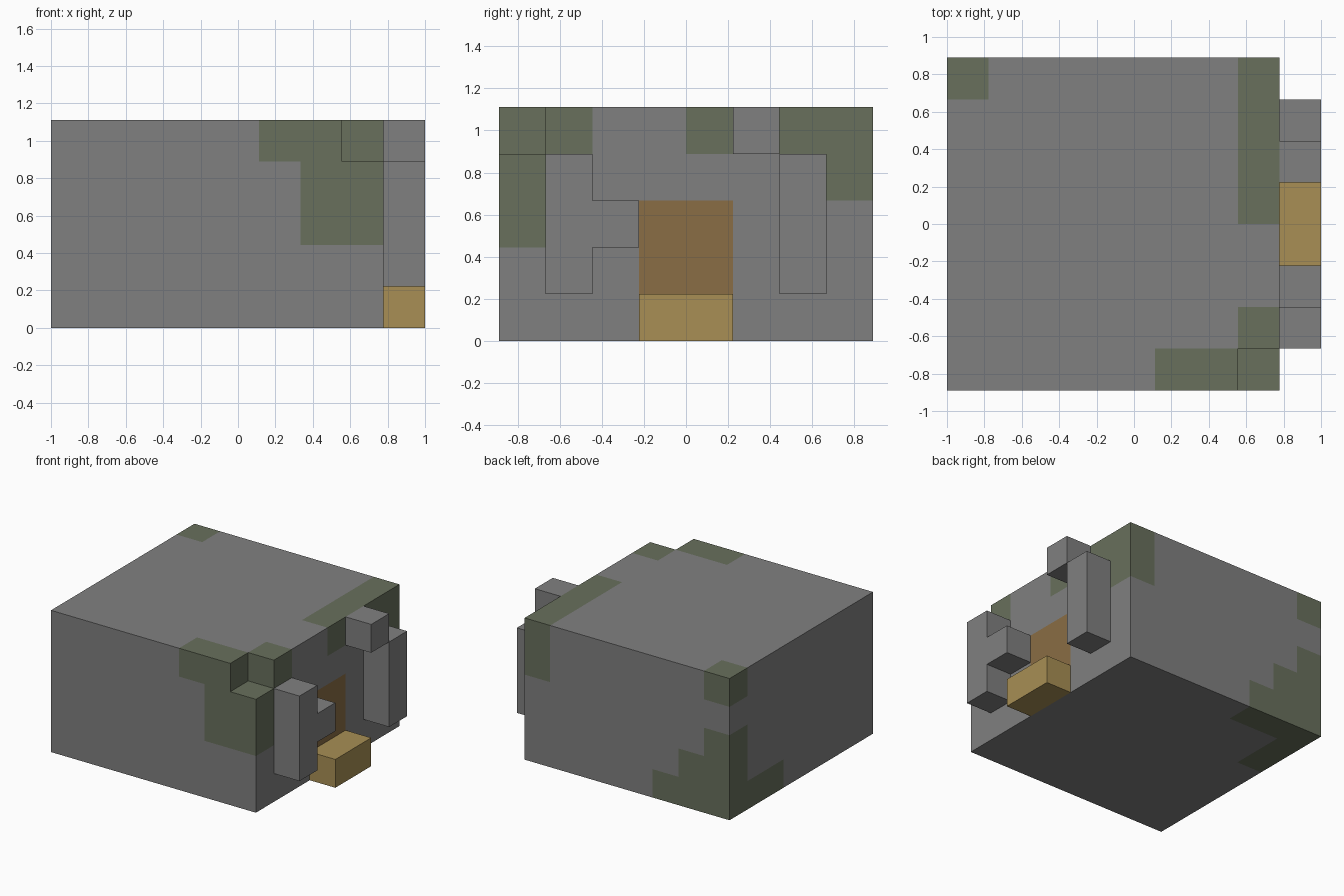
import bpy
import bmesh
from itertools import product
from mathutils import Vector

UNIT = 2 / 9                      # edge of one block
ORIGIN = Vector((-1, -8 / 9, 0))  # corner of block (0, 0, 0)

if "Cube" in bpy.data.objects:
    bpy.data.objects.remove(bpy.data.objects["Cube"])


def material(name, rgb):
    m = bpy.data.materials.new(name)
    m.use_nodes = True
    m.diffuse_color = (*rgb, 1)
    m.node_tree.nodes["Principled BSDF"].inputs["Base Color"].default_value = (*rgb, 1)
    return m


STONE = material("grey stone", (0.216, 0.216, 0.216))
MOSS = material("mossy stone", (0.138, 0.162, 0.107))
DOOR = material("brown door wood", (0.254, 0.153, 0.058))
STEP = material("pale step wood", (0.392, 0.275, 0.089))


def box(xs, ys, zs):
    """Block cells in inclusive index ranges."""
    return set(product(*(range(a, b + 1) for a, b in (xs, ys, zs))))


# Parts as sets of block cells
walls = box((0, 7), (0, 7), (0, 4)) - {(7, 0, 4)}
front_post = box((8, 8), (1, 1), (1, 3)) | {(8, 2, 2)}
back_post = box((8, 8), (6, 6), (1, 3))
lintel_block = {(8, 5, 4)}
door_step = box((8, 8), (3, 4), (0, 0))
solid = walls | front_post | back_post | lintel_block | door_step

# Moss patches on the corners of the walls, and the door panel
moss = (box((5, 7), (0, 0), (4, 4)) | box((6, 7), (0, 0), (2, 3)) | {(7, 1, 4)}
        | box((7, 7), (4, 7), (4, 4)) | {(7, 7, 3), (0, 7, 4)}
        | box((0, 0), (5, 6), (0, 0)))
for level in range(3):
    moss |= box((0, 2 - level), (7, 7), (level, level))
door = box((7, 7), (3, 4), (1, 2))


def build(name, cells, base, patches=()):
    """Skin the exposed sides of the cells; patches recolour some of them."""
    bm = bmesh.new()
    for cell in sorted(cells):
        index = next((i for i, (_, p) in enumerate(patches, 1) if cell in p), 0)
        for axis, side in product(range(3), (-1, 1)):
            normal = Vector((0, 0, 0))
            normal[axis] = side
            if tuple(int(c + n) for c, n in zip(cell, normal)) in solid:
                continue
            u = Vector((0, 0, 0))
            u[(axis + 1) % 3] = 1
            v = normal.cross(u)
            centre = Vector(cell) + Vector((0.5, 0.5, 0.5)) + normal / 2
            corners = [centre + (a * u + b * v) / 2
                       for a, b in ((-1, -1), (1, -1), (1, 1), (-1, 1))]
            face = bm.faces.new([bm.verts.new(ORIGIN + c * UNIT) for c in corners])
            face.material_index = index
    bmesh.ops.remove_doubles(bm, verts=bm.verts, dist=0.001)
    mesh = bpy.data.meshes.new(name)
    bm.to_mesh(mesh)
    bm.free()
    for m in [base] + [m for m, _ in patches]:
        mesh.materials.append(m)
    bpy.context.collection.objects.link(bpy.data.objects.new(name, mesh))


build("walls", walls, STONE, [(MOSS, moss), (DOOR, door)])
build("front_post", front_post, STONE)
build("back_post", back_post, STONE)
build("lintel_block", lintel_block, STONE)
build("door_step", door_step, STEP)
